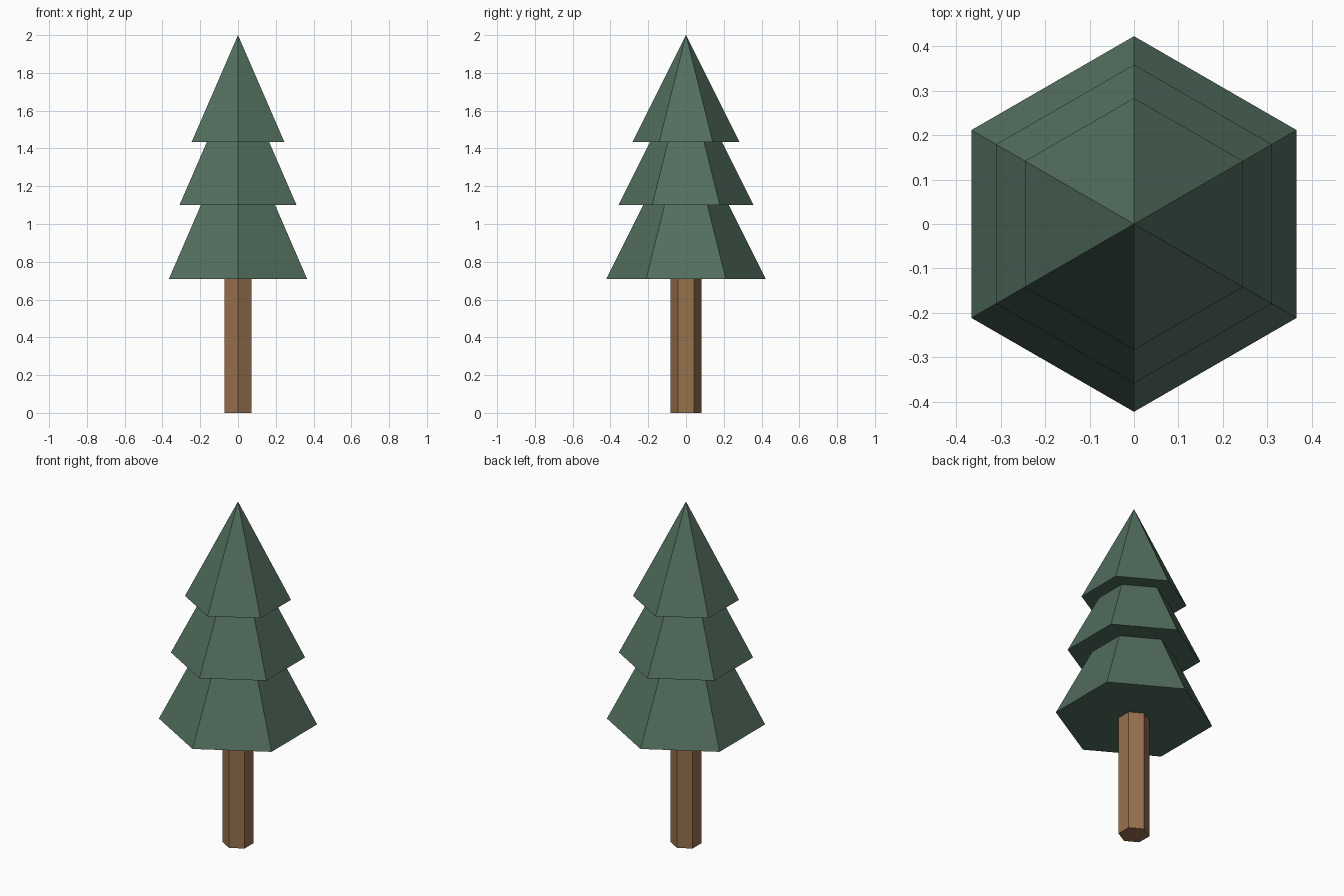
import bpy, bmesh
from math import sin, cos, pi

if "Cube" in bpy.data.objects:
    bpy.data.objects.remove(bpy.data.objects["Cube"])

SIDES = 6
TRUNK_R = 0.083


def material(name, color):
    mat = bpy.data.materials.new(name)
    mat.diffuse_color = (*color, 1)
    mat.use_nodes = True
    mat.node_tree.nodes["Principled BSDF"].inputs["Base Color"].default_value = mat.diffuse_color
    return mat


def lathe(name, profile, mat):
    """Revolve (radius, z) points into a six-sided solid, corners on the y axis."""
    bm = bmesh.new()
    rings = []
    for r, z in profile:
        if r == 0:
            rings.append([bm.verts.new((0, 0, z))] * SIDES)
        else:
            rings.append([bm.verts.new((r * sin(2 * pi * i / SIDES), r * cos(2 * pi * i / SIDES), z))
                          for i in range(SIDES)])
    for low, high in zip(rings, rings[1:]):
        for i in range(SIDES):
            j = (i + 1) % SIDES
            corners = dict.fromkeys((low[j], low[i], high[i], high[j]))
            bm.faces.new(list(corners))
    bm.normal_update()
    mesh = bpy.data.meshes.new(name)
    bm.to_mesh(mesh)
    bm.free()
    mesh.materials.append(mat)
    obj = bpy.data.objects.new(name, mesh)
    bpy.context.collection.objects.link(obj)
    return obj


bark = material("bark", (0.31, 0.165, 0.075))
needles = material("needles", (0.085, 0.156, 0.112))

# Trunk: hexagonal post with a closed bottom, running up to the foliage
lathe("trunk", [(0, 0), (TRUNK_R, 0), (TRUNK_R, 0.71)], bark)

# Foliage: three stepped tiers with flat undersides, as one stepped profile
lathe("foliage", [
    (TRUNK_R, 0.71), (0.422, 0.71), (0.227, 1.10),
    (0.358, 1.10), (0.190, 1.435),
    (0.283, 1.435), (0, 2.0),
], needles)
